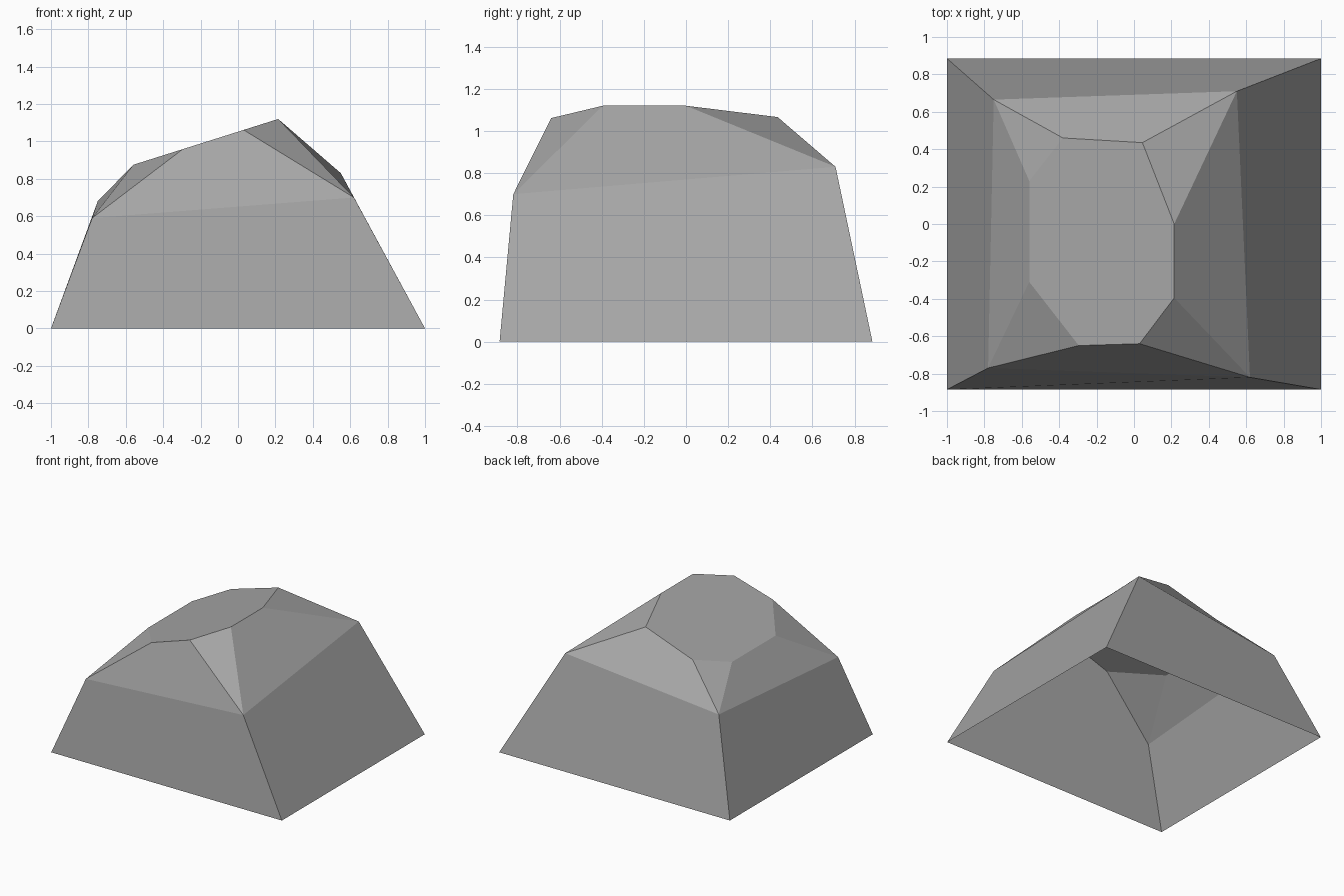
import bpy
import bmesh

cube = bpy.data.objects.get("Cube")
if cube:
    bpy.data.objects.remove(cube, do_unlink=True)

# Grey stone colour
stone = bpy.data.materials.new("grey stone")
stone.use_nodes = True
colour = (0.38, 0.38, 0.38, 1)
stone.diffuse_color = colour
stone.node_tree.nodes["Principled BSDF"].inputs["Base Color"].default_value = colour


def top_height(x):
    """Height of the sloping top plane."""
    return 1.052 + 0.316 * x


bm = bmesh.new()

# Rings run anticlockwise from the front right-hand corner (-x, -y)
base = [bm.verts.new((x, y, 0)) for x, y in
        ((-1, -0.885), (1, -0.885), (1, 0.885), (-1, 0.885))]
shoulder = [bm.verts.new(p) for p in
            ((-0.78, -0.77, 0.59), (0.62, -0.82, 0.70),
             (0.55, 0.71, 0.83), (-0.75, 0.665, 0.68))]
# Two crown points per side
crown = [bm.verts.new((x, y, top_height(x))) for x, y in
         ((-0.295, -0.65), (0.03, -0.64), (0.215, -0.395), (0.215, 0),
          (0.045, 0.435), (-0.38, 0.46), (-0.56, 0.23), (-0.56, -0.31))]

for i in range(4):
    j = (i + 1) % 4
    # Lower wall; the back starts one corner on, so that it folds outwards
    wall = [base[i], base[j], shoulder[j], shoulder[i]]
    if i == 2:
        wall = wall[1:] + wall[:1]
    bm.faces.new(wall)
    # Sloping facet above the wall
    bm.faces.new((shoulder[i], shoulder[j], crown[2 * i + 1], crown[2 * i]))
    # Triangular chip at the corner
    bm.faces.new((shoulder[i], crown[2 * i], crown[2 * i - 1]))

# Flat sloping top; the underside stays open
bm.faces.new(crown)

mesh = bpy.data.meshes.new("rock")
bm.to_mesh(mesh)
bm.free()
mesh.materials.append(stone)
rock = bpy.data.objects.new("rock", mesh)
bpy.context.collection.objects.link(rock)
